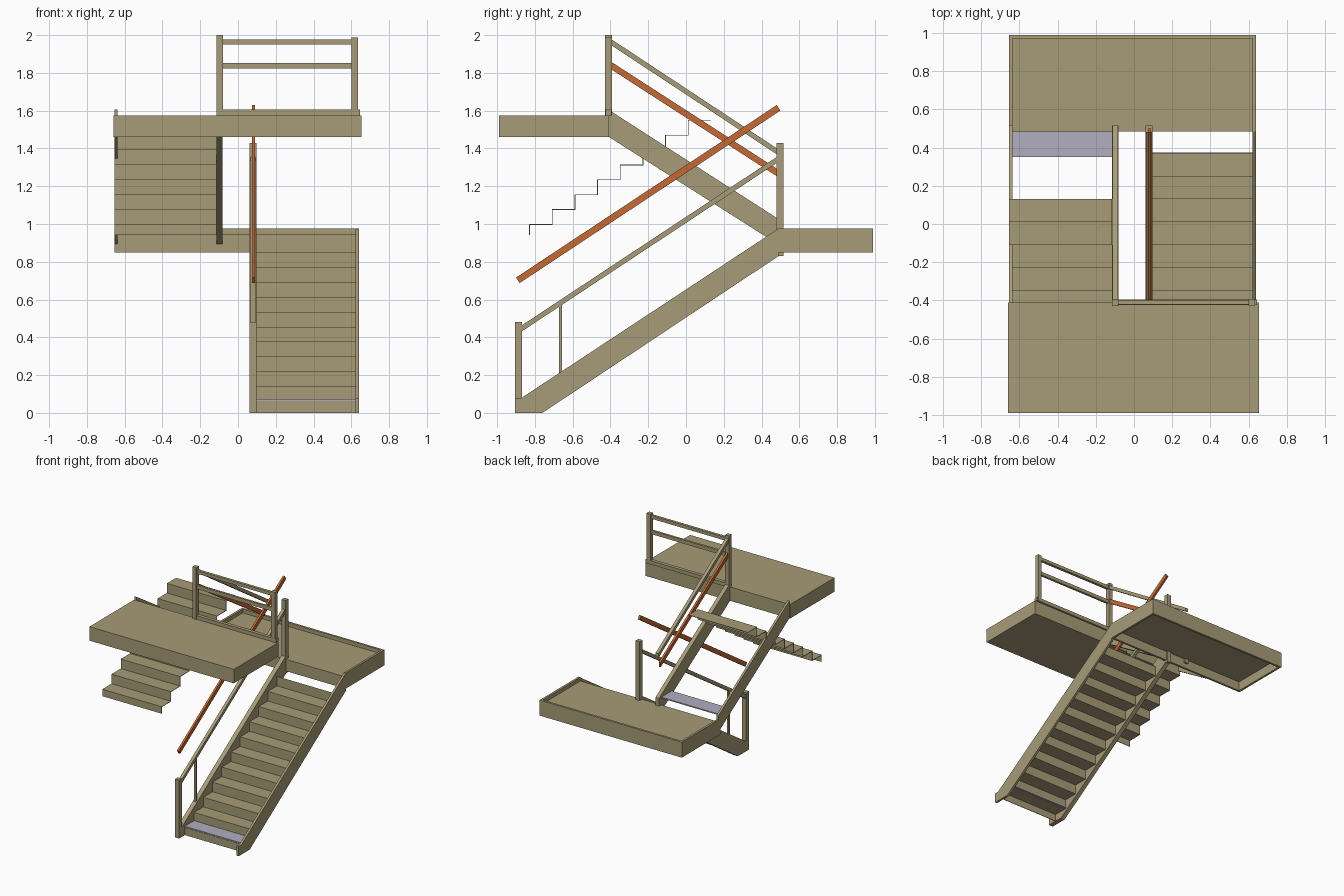
import bpy
import bmesh
from mathutils import Vector

cube = bpy.data.objects.get("Cube")
if cube:
    bpy.data.objects.remove(cube, do_unlink=True)


def make_material(name, color):
    mat = bpy.data.materials.new(name)
    mat.use_nodes = True
    mat.diffuse_color = (*color, 1)
    mat.node_tree.nodes["Principled BSDF"].inputs["Base Color"].default_value = (*color, 1)
    return mat


TAN = make_material("tan paint", (0.39, 0.33, 0.185))
ORANGE = make_material("orange paint", (0.56, 0.14, 0.035))
LILAC = make_material("pale lilac", (0.44, 0.42, 0.53))


def prism(name, outline, x0, x1, mat=TAN):
    """Extrude a (y, z) outline from x0 to x1."""
    bm = bmesh.new()
    face = bm.faces.new([bm.verts.new((x0, y, z)) for y, z in outline])
    new = bmesh.ops.extrude_face_region(bm, geom=[face])["geom"]
    verts = [g for g in new if isinstance(g, bmesh.types.BMVert)]
    bmesh.ops.translate(bm, verts=verts, vec=(x1 - x0, 0, 0))
    bmesh.ops.recalc_face_normals(bm, faces=bm.faces)
    mesh = bpy.data.meshes.new(name)
    bm.to_mesh(mesh)
    bm.free()
    mesh.materials.append(mat)
    obj = bpy.data.objects.new(name, mesh)
    bpy.context.collection.objects.link(obj)
    return obj


def box(name, x, y, z, mat=TAN):
    return prism(name, [(y[0], z[0]), (y[1], z[0]), (y[1], z[1]), (y[0], z[1])], *x, mat)


def rail(name, start, end, depth, x, mat=TAN, square=False):
    """Sloping bar between two (y, z) points, with plumb or square-cut ends."""
    a, b = Vector(start), Vector(end)
    d = (b - a).normalized()
    off = Vector((-d.y, d.x)) * depth / 2 if square else Vector((0, depth / 2))
    return prism(name, [a - off, b - off, b + off, a + off], *x, mat)


RUN, RISE, SHEET = 0.12, 0.0787, 0.004


def steps(name, y, base, first, count, x, last_riser=False):
    """Folded sheet of risers and treads climbing towards +y."""
    line, z = [(y, base)], first
    for i in range(count):
        line += [(y, z), (y + RUN, z)]
        y, z = y + RUN, z + RISE
    if last_riser:
        line.append((y, z))
    under = [(py + SHEET, pz - SHEET) for py, pz in line]
    under[0] = (line[0][0] + SHEET, base)
    if not last_riser:
        under[-1] = (line[-1][0], line[-1][1] - SHEET)
    return prism(name, line + under[::-1], *x)


# Lower flight
lower_side = [(-0.905, 0), (-0.76, 0), (0.49, 0.83), (0.49, 0.976), (-0.87, 0.08), (-0.905, 0.08)]
prism("lower_stringer_inner", lower_side, 0.06, 0.097)
prism("lower_stringer_outer", lower_side, 0.622, 0.64)
steps("lower_steps", -0.83, 0, 0.062, 10, (0.097, 0.622), True)
box("lower_first_tread", (0.097, 0.622), (-0.83, -0.70), (0.064, 0.073), LILAC)

# Lower landing: deck sheet inside a raised rim
LX, LY, LZ = (-0.655, 0.64), (0.485, 0.99), (0.848, 0.976)
box("lower_landing_deck", LX, LY, (0.925, 0.945))
box("lower_landing_back_rim", LX, (0.972, LY[1]), LZ)
box("lower_landing_front_rim", LX, (LY[0], 0.503), (LZ[0], 0.945))
for side, x in (("right", (-0.655, -0.637)), ("left", (0.622, 0.64))):
    box("lower_landing_rim_" + side, x, LY, LZ)

# Upper flight
upper_side = [(-0.41, 1.605), (-0.41, 1.462), (0.49, 0.89), (0.515, 0.89), (0.515, 1.01)]
prism("upper_stringer_inner", upper_side, -0.115, -0.082)
prism("upper_stringer_outer", upper_side, -0.655, -0.637)
steps("upper_steps", -0.83, 0.943, 1.0, 8, (-0.655, -0.115))
box("upper_first_tread", (-0.637, -0.115), (0.35, 0.485), (1.0, 1.009), LILAC)

# Upper landing with kerb and guard rails
box("upper_landing", (-0.66, 0.655), (-0.99, -0.41), (1.46, 1.575))
box("upper_landing_kerb", (-0.1, 0.645), (-0.425, -0.395), (1.575, 1.605))
box("upper_guard_top_rail", (-0.085, 0.605), (-0.422, -0.4), (1.95, 1.977))
box("upper_guard_mid_rail", (-0.085, 0.605), (-0.42, -0.402), (1.822, 1.852))

# Posts and baluster
box("bottom_post", (0.06, 0.097), (-0.905, -0.868), (0, 0.48))
box("middle_post", (0.06, 0.097), (0.48, 0.517), (0.83, 1.43))
box("top_post", (-0.115, -0.08), (-0.43, -0.393), (1.46, 2.0))
box("guard_end_post", (0.6, 0.635), (-0.428, -0.393), (1.575, 1.988))
box("lower_baluster", (0.071, 0.086), (-0.672, -0.657), (0.21, 0.585))

# Handrails and orange mid rails
rail("lower_handrail", (-0.87, 0.447), (0.485, 1.342), 0.032, (0.066, 0.092))
rail("upper_handrail", (-0.395, 1.962), (0.515, 1.362), 0.032, (-0.112, -0.085))
rail("upper_mid_rail", (-0.395, 1.838), (0.482, 1.272), 0.04, (-0.107, -0.09), ORANGE)
rail("lower_mid_rail", (-0.89, 0.702), (0.49, 1.615), 0.035, (0.073, 0.09), ORANGE, True)
